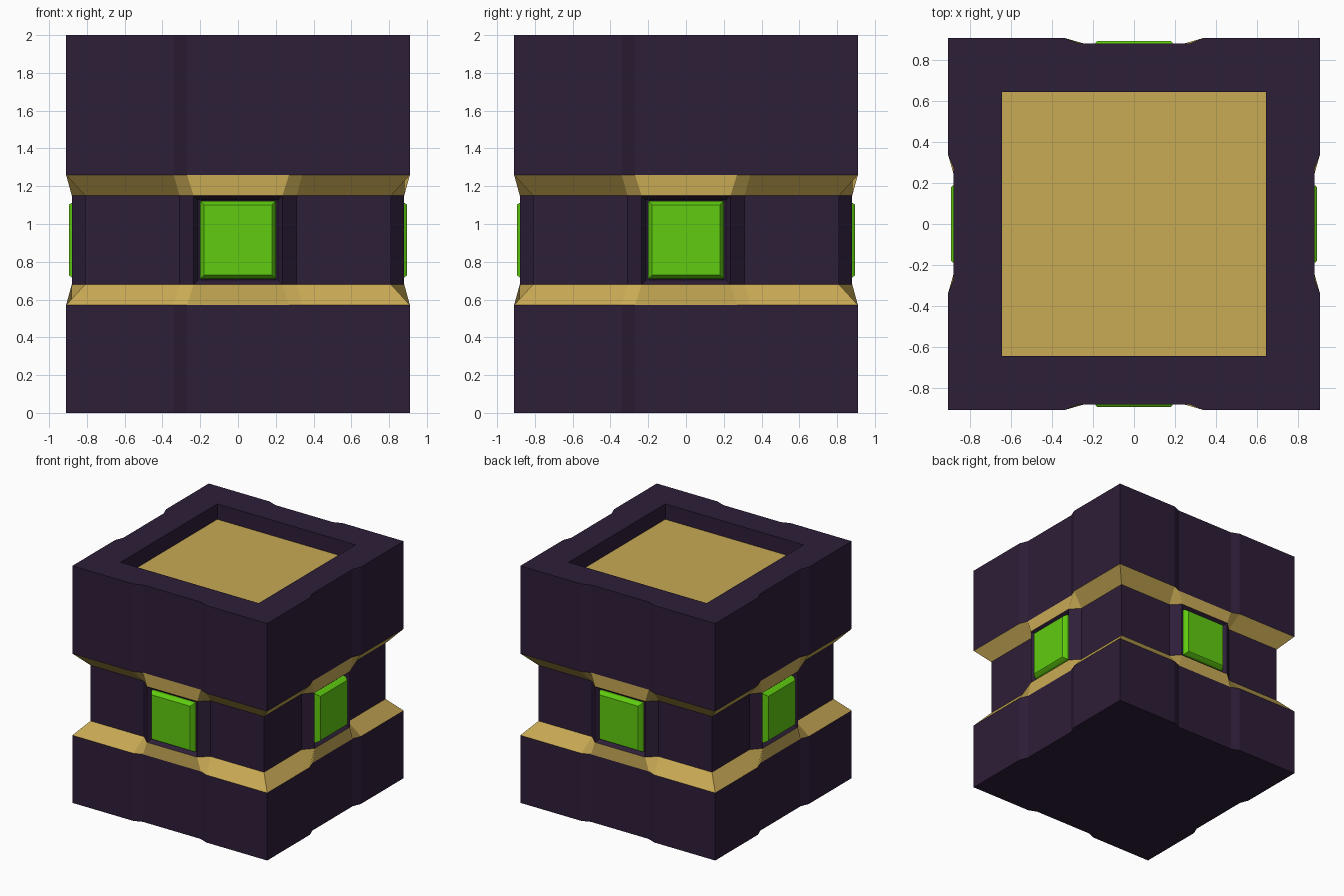
import bpy, bmesh
from math import pi
from mathutils import Vector, Matrix

if "Cube" in bpy.data.objects:
    bpy.data.objects.remove(bpy.data.objects["Cube"])


def material(name, rgb):
    m = bpy.data.materials.new(name)
    m.diffuse_color = (*rgb, 1)
    m.use_nodes = True
    m.node_tree.nodes["Principled BSDF"].inputs["Base Color"].default_value = m.diffuse_color
    return m


DARK = material("dark_stone", (0.027, 0.013, 0.040))
GOLD = material("gold", (0.58, 0.40, 0.09))
GREEN = material("green_gem", (0.115, 0.60, 0.005))


def finish(bm, name, mats):
    bmesh.ops.recalc_face_normals(bm, faces=bm.faces[:])
    me = bpy.data.meshes.new(name)
    bm.to_mesh(me)
    bm.free()
    for m in mats:
        me.materials.append(m)
    ob = bpy.data.objects.new(name, me)
    bpy.context.collection.objects.link(ob)
    return ob


def ring(bm, z, c, a, b, d):
    """Square ring: corner c, panel from half-width a to b at distance d."""
    side = [(-c, -c), (-a, -c), (-b, -d), (b, -d), (a, -c)]
    return [bm.verts.new(Matrix.Rotation(k * pi / 2, 3, 'Z') @ Vector((x, y, z)))
            for k in range(4) for x, y in side]


# pillar block: stacked rings from the base up and down into the top recess
OUTER, WAIST, RIM = (0.91, 0.34, 0.27, 0.882), (0.81, 0.31, 0.235, 0.88), (0.645, 0.25, 0.2, 0.645)
levels = [(0, OUTER), (0.57, OUTER), (0.68, WAIST), (1.15, WAIST),
          (1.26, OUTER), (2.0, OUTER), (2.0, RIM), (1.87, RIM)]
bm = bmesh.new()
rings = [ring(bm, z, *s) for z, s in levels]
panels = []
for i, (lo, hi) in enumerate(zip(rings, rings[1:])):
    for j in range(20):
        k = (j + 1) % 20
        f = bm.faces.new((lo[j], lo[k], hi[k], hi[j]))
        f.material_index = 1 if i in (1, 3) else 0
        if i == 2 and j % 5 == 2:
            panels.append(f)
bm.faces.new(rings[0][::-1])
bm.faces.new(rings[-1]).material_index = 1

# sunken sockets behind the gems
bm.normal_update()
for f in panels:
    n = f.normal.copy()
    bmesh.ops.inset_individual(bm, faces=[f], thickness=0.033)
    bmesh.ops.translate(bm, verts=f.verts[:], vec=-n * 0.035)
finish(bm, "pillar_block", [DARK, GOLD])

# gem on each side: tapered plate with a narrow chamfered front
for k, name in enumerate(("front", "right", "back", "left")):
    bm = bmesh.new()
    prev = None
    for y, h in ((-0.83, 0.2), (-0.865, 0.2), (-0.887, 0.187), (-0.895, 0.18)):
        loop = [bm.verts.new((sx * h, y, 0.915 + sz * (h + 0.006)))
                for sx, sz in ((-1, -1), (1, -1), (1, 1), (-1, 1))]
        if prev:
            for j in range(4):
                n = (j + 1) % 4
                bm.faces.new((prev[j], prev[n], loop[n], loop[j]))
        else:
            bm.faces.new(loop[::-1])
        prev = loop
    bm.faces.new(prev)
    bm.transform(Matrix.Rotation(k * pi / 2, 4, 'Z'))
    finish(bm, name + "_gem", [GREEN])
